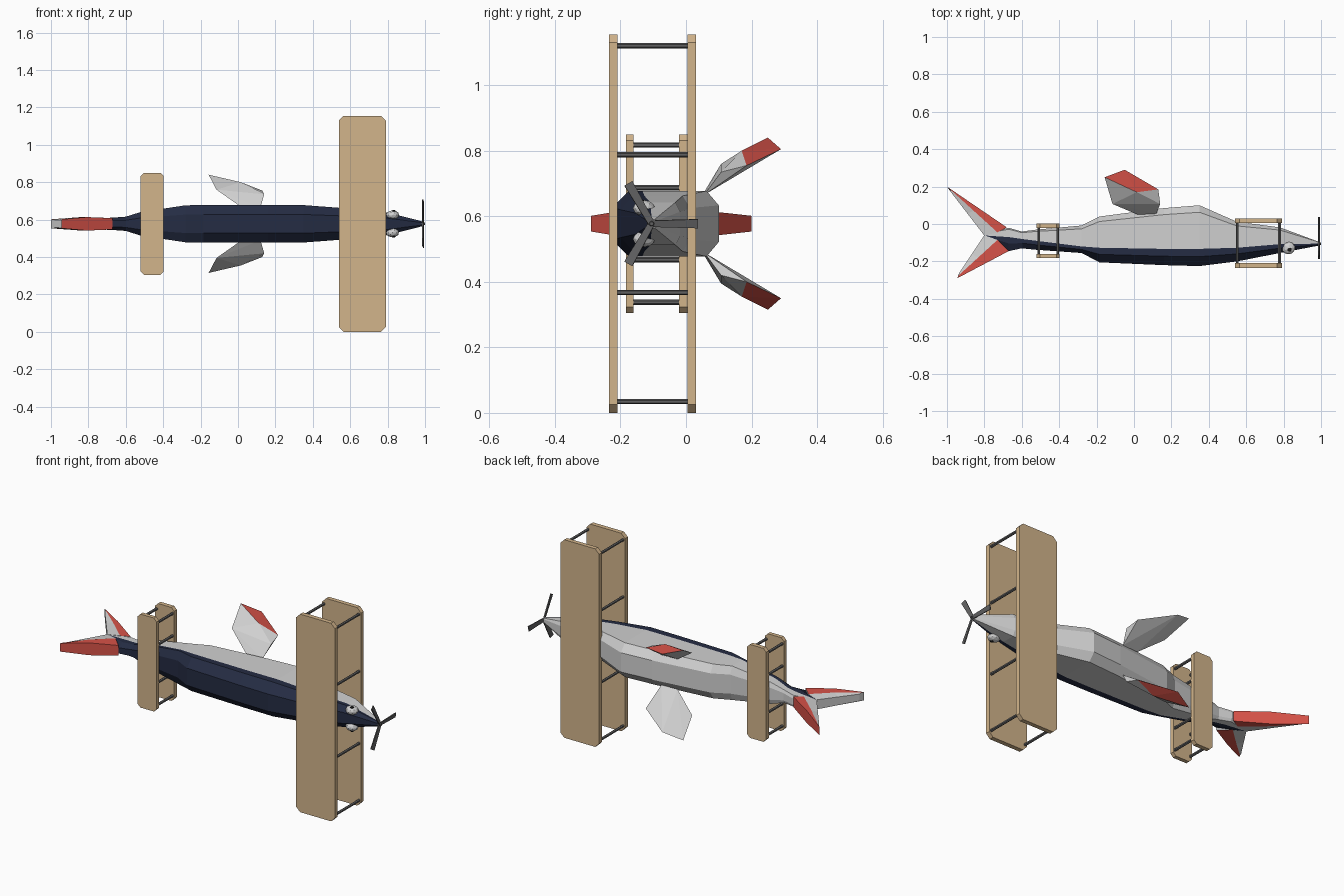
import bpy, bmesh, math
from mathutils import Vector, Matrix

if "Cube" in bpy.data.objects:
    bpy.data.objects.remove(bpy.data.objects["Cube"])

ZC = 0.5775  # height of the fish's centre plane


def material(name, rgb):
    m = bpy.data.materials.new(name)
    m.diffuse_color = (*rgb, 1)
    m.use_nodes = True
    m.node_tree.nodes["Principled BSDF"].inputs["Base Color"].default_value = m.diffuse_color
    return m


NAVY = material("navy", (0.018, 0.025, 0.056))
LIGHT = material("light_grey", (0.64, 0.64, 0.64))
RED = material("red", (0.68, 0.085, 0.065))
TAN = material("tan", (0.65, 0.46, 0.26))
STEEL = material("dark_grey", (0.12, 0.12, 0.122))
BLACK = material("black", (0.01, 0.01, 0.01))


def finish(name, bm, *mats):
    bmesh.ops.recalc_face_normals(bm, faces=bm.faces)
    me = bpy.data.meshes.new(name)
    bm.to_mesh(me)
    bm.free()
    for m in mats:
        me.materials.append(m)
    ob = bpy.data.objects.new(name, me)
    bpy.context.collection.objects.link(ob)
    return ob


def loft(name, rings, mats, rule):
    """Skin closed rings; rule(j) gives the material of side strip j."""
    bm = bmesh.new()
    vs = [[bm.verts.new(p) for p in r] for r in rings]
    n = len(rings[0])
    for a, b in zip(vs, vs[1:]):
        for j in range(n):
            k = (j + 1) % n
            bm.faces.new((a[j], a[k], b[k], b[j])).material_index = rule(j)
    for end in (vs[0], vs[-1]):
        bm.faces.new(end).material_index = 1
    return finish(name, bm, *mats)


def box(bm, centre, size, rot=Matrix()):
    m = Matrix.Translation(centre) @ rot @ Matrix.Diagonal((*size, 1))
    return bmesh.ops.create_cube(bm, size=1, matrix=m)["verts"]


# Fish body: x, back y, colour line y, belly y, half width
stations = [
    (-0.79, -0.075, -0.062, -0.05, 0.028), (-0.67, -0.145, -0.07, -0.02, 0.033),
    (-0.60, -0.13, -0.08, -0.04, 0.038), (-0.52, -0.138, -0.09, -0.03, 0.063),
    (-0.28, -0.155, -0.12, -0.008, 0.099), (-0.185, -0.205, -0.127, 0.04, 0.1),
    (0.16, -0.22, -0.133, 0.085, 0.1), (0.35, -0.225, -0.133, 0.1, 0.1),
    (0.55, -0.2, -0.127, 0.012, 0.085), (0.78, -0.155, -0.108, -0.018, 0.065),
    (0.985, -0.116, -0.105, -0.094, 0.013)]
rings = []
for x, back, line, belly, w in stations:
    half = [(back, 0.5 * w), (back + 0.55 * (line - back), w), (line, w),
            (belly - 0.16 * (belly - line), w), (belly, 0.56 * w)]
    rings.append([(x, y, ZC + z) for y, z in half] +
                 [(x, y, ZC - z) for y, z in reversed(half)])
loft("fish_body", rings, (NAVY, LIGHT), lambda j: 0 if j in (0, 1, 7, 8, 9) else 1)

# Tail lobes: leading edge, ridge, trailing edge at root and tip
lobes = {
    "tail_lobe_belly_side": [[(-0.68, -0.018), (-0.73, -0.045), (-0.80, -0.062)],
                             [(-1.0, 0.2), (-0.985, 0.187), (-0.98, 0.172)]],
    "tail_lobe_back_side": [[(-0.67, -0.145), (-0.73, -0.085), (-0.80, -0.06)],
                            [(-0.945, -0.29), (-0.938, -0.275), (-0.935, -0.262)]]}
for name, (root, tip) in lobes.items():
    mid = [((a[0] + b[0]) / 2, (a[1] + b[1]) / 2) for a, b in zip(root, tip)]
    rings = []
    for pts, widths in ((root, (0.03, 0.033, 0.028)), (mid, (0.036, 0.034, 0.024)),
                        (tip, (0.024, 0.024, 0.02))):
        rings.append([(x, y, ZC + w) for (x, y), w in zip(pts, widths)] +
                     [(x, y, ZC - w) for (x, y), w in reversed(list(zip(pts, widths)))])
    loft(name, rings, (RED, LIGHT), lambda j: 0 if j in (0, 4, 5) else 1)

# Pectoral fins: faceted hulls, the outer tip facet is red
fin_tip = [(-0.157, 0.25, 0.84), (-0.05, 0.29, 0.805), (0.13, 0.185, 0.755), (0.015, 0.17, 0.80)]
fin_root = [(-0.115, 0.107, 0.76), (0.02, 0.05, 0.665), (0.12, 0.055, 0.665), (0.14, 0.107, 0.735)]
for side, label in ((1, "upper"), (-1, "lower")):
    bm = bmesh.new()
    vs = [bm.verts.new((x, y, ZC + side * (z - ZC))) for x, y, z in fin_tip + fin_root]
    tips = set(vs[:4])
    bmesh.ops.convex_hull(bm, input=vs)
    for f in bm.faces:
        f.material_index = 1 if set(f.verts) <= tips else 0
    finish(label + "_fin", bm, LIGHT, RED)


# Biplane wings: chamfered boards joined by struts
def board(name, x0, x1, y0, y1, span, c=0.025):
    cx, hx, hz = (x0 + x1) / 2, (x1 - x0) / 2, span / 2
    corner = [(hx - c, -hz), (hx, -hz + c), (hx, hz - c), (hx - c, hz)]
    outline = corner + [(-x, z) for x, z in reversed(corner)]
    loft(name, [[(cx + x, y, ZC + z) for x, z in outline] for y in (y0, y1)],
         (TAN, TAN), lambda j: 0)


def struts(name, xs, offsets, y0, y1):
    bm = bmesh.new()
    for x in xs:
        for o in offsets:
            for s in (1, -1):
                bmesh.ops.create_cone(
                    bm, cap_ends=True, segments=6, radius1=0.008, radius2=0.008, depth=y1 - y0,
                    matrix=Matrix.Translation((x, (y0 + y1) / 2, ZC + s * o))
                    @ Matrix.Rotation(math.pi / 2, 4, "X"))
    finish(name, bm, STEEL)


board("main_wing_back", 0.54, 0.79, -0.235, -0.209, 1.155)
board("main_wing_belly", 0.54, 0.79, 0.005, 0.03, 1.155)
struts("main_wing_struts", (0.552, 0.778), (0.543, 0.21), -0.212, 0.008)
board("rear_wing_back", -0.52, -0.397, -0.183, -0.16, 0.545, 0.018)
board("rear_wing_belly", -0.52, -0.397, -0.021, 0.004, 0.545, 0.018)
struts("rear_wing_struts", (-0.51, -0.407), (0.24, 0.11), -0.163, -0.018)

# Eyes with small pupils
for side, label in ((1, "upper"), (-1, "lower")):
    for part, mat, c, r in (("eye", LIGHT, (0.826, -0.128, 0.047), (0.036, 0.034, 0.025)),
                            ("pupil", BLACK, (0.832, -0.137, 0.068), (0.011, 0.011, 0.006))):
        bm = bmesh.new()
        bmesh.ops.create_icosphere(
            bm, subdivisions=2, radius=1,
            matrix=Matrix.Translation((c[0], c[1], ZC + side * c[2])) @ Matrix.Diagonal((*r, 1)))
        finish(label + "_" + part, bm, mat)

# Propeller: three pitched, tapered blades and a hub
bm = bmesh.new()
hub = Vector((0.99, -0.105, ZC))
for i in range(3):
    turn = Matrix.Rotation(i * math.tau / 3, 4, "X")
    vs = box(bm, (0, 0, 0), (0.006, 0.14, 0.028))
    for v in vs:
        if v.co.y < 0:
            v.co.z *= 0.7
        v.co = hub + turn @ (Matrix.Rotation(0.2, 4, "Y") @ v.co + Vector((0, 0.072, 0)))
bmesh.ops.create_cone(bm, cap_ends=True, segments=8, radius1=0.014, radius2=0.006, depth=0.024,
                      matrix=Matrix.Translation((0.988, -0.105, ZC)) @ Matrix.Rotation(math.pi / 2, 4, "Y"))
finish("propeller", bm, STEEL)
